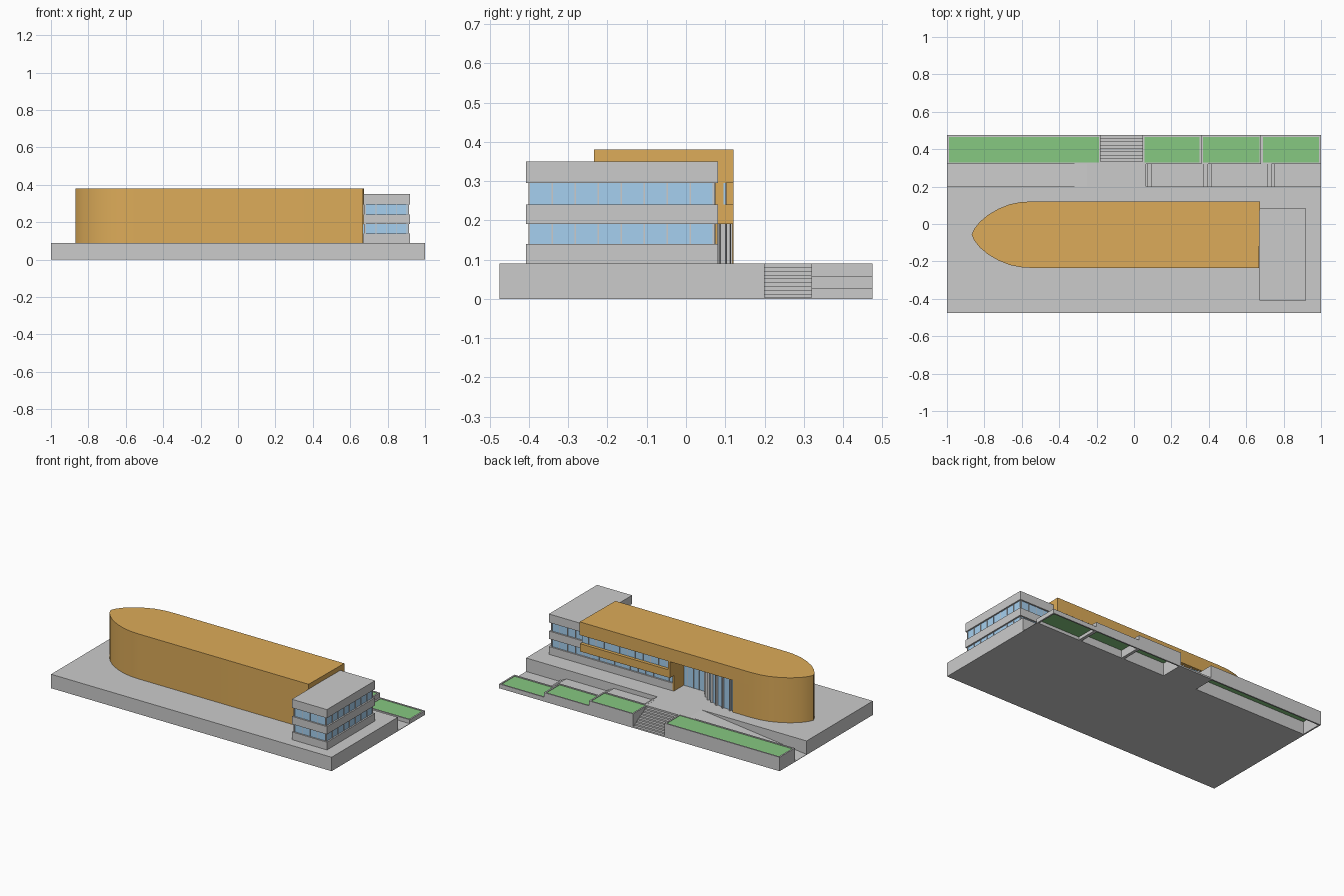
import bpy, bmesh, math
from mathutils import Vector

if "Cube" in bpy.data.objects:
    bpy.data.objects.remove(bpy.data.objects["Cube"])


def material(name, rgb):
    m = bpy.data.materials.new(name)
    m.diffuse_color = (*rgb, 1)
    m.use_nodes = True
    m.node_tree.nodes["Principled BSDF"].inputs["Base Color"].default_value = m.diffuse_color
    return m


ORANGE = material("orange_cladding", (0.72, 0.41, 0.10))
BLUE = material("blue_glass", (0.38, 0.63, 0.87))
GREEN = material("grass_green", (0.24, 0.58, 0.22))


def finish(name, bm, mat=None, smooth=False):
    bmesh.ops.recalc_face_normals(bm, faces=bm.faces)
    me = bpy.data.meshes.new(name)
    bm.to_mesh(me)
    bm.free()
    ob = bpy.data.objects.new(name, me)
    bpy.context.collection.objects.link(ob)
    if mat:
        me.materials.append(mat)
    if smooth:
        bpy.ops.object.select_all(action='DESELECT')
        ob.select_set(True)
        bpy.context.view_layer.objects.active = ob
        bpy.ops.object.shade_smooth_by_angle(angle=math.radians(25))
    return ob


def prism(name, pts, axis, lo, hi, mat=None, smooth=False):
    """Extrude a 2D outline along an axis: 'z' uses (x, y), 'y' uses (x, z), 'x' uses (y, z)."""
    put = {'z': lambda a, b, c: (a, b, c),
           'y': lambda a, b, c: (a, c, b),
           'x': lambda a, b, c: (c, a, b)}[axis]
    bm = bmesh.new()
    face = bm.faces.new([bm.verts.new(put(a, b, lo)) for a, b in pts])
    ext = bmesh.ops.extrude_face_region(bm, geom=[face])
    verts = [v for v in ext['geom'] if isinstance(v, bmesh.types.BMVert)]
    bmesh.ops.translate(bm, verts=verts, vec=Vector(put(0, 0, hi - lo)))
    return finish(name, bm, mat, smooth)


def boxes(name, spans, mat=None):
    """One object made of boxes given as (x0, x1, y0, y1, z0, z1)."""
    bm = bmesh.new()
    for x0, x1, y0, y1, z0, z1 in spans:
        for v in bmesh.ops.create_cube(bm, size=1)['verts']:
            v.co = (x1 if v.co.x > 0 else x0, y1 if v.co.y > 0 else y0, z1 if v.co.z > 0 else z0)
    return finish(name, bm, mat)


G, TOP = 0.09, 0.38   # terrace level and roof level
HEAD = 0.295          # head of the entrance and upper windows

# Terrace and entrance landing
boxes("terrace", [(-1, 1, -0.475, 0.2, 0, G)])
boxes("landing", [(-0.25, 0.065, 0.2, 0.325, 0, G)])

# Access ramp on the left of the landing
prism("ramp", [(-1, 0), (-0.25, 0), (-0.25, G), (-1, 0.003)], 'y', 0.2, 0.32)

# Stepped path on the right: three flights of three risers
path, z = [(1, 0), (1, 0.003)], 0.003
for start in (0.755, 0.415, 0.095):
    for i in range(3):
        x = start - 0.02 * i
        path.append((x, z))
        z += 0.0097
        path.append((x, z))
path += [(0.05, z), (0.05, 0)]
prism("stepped_path", path, 'y', 0.2, 0.32)

# Central stair down to the street
N = 9
stair = [(0.325, 0), (0.325, G)]
for i in range(N):
    y = 0.335 + 0.14 * i / (N - 1)
    stair += [(y, G * (N - i) / N), (y, G * (N - i - 1) / N)]
prism("central_stair", stair[:-1] + [(0.475, 0)], 'x', -0.178, 0.045)

# Planters: open rims with grass just under the top
for i, (x0, x1, h) in enumerate([(-1, -0.178, G), (0.045, 0.36, G), (0.36, 0.68, 0.058), (0.68, 1, 0.028)]):
    t = 0.01
    boxes(f"planter_rim_{i + 1}", [(x0, x1, 0.32, 0.33, 0, h), (x0, x1, 0.466, 0.475, 0, h),
                                   (x0, x0 + t, 0.33, 0.466, 0, h), (x1 - t, x1, 0.33, 0.466, 0, h)])
    boxes(f"planter_grass_{i + 1}", [(x0 + t, x1 - t, 0.33, 0.466, h - 0.008, h - 0.004)], GREEN)

# Boat-shaped hall: half of the nose outline, mirrored about its centre line
CY = -0.057
half = [(-0.868, 0.0), (-0.855, 0.03), (-0.825, 0.068), (-0.78, 0.106), (-0.725, 0.138),
        (-0.665, 0.162), (-0.605, 0.174), (-0.54, 0.178)]
back = [(x, CY + d) for x, d in half]
front = [(x, CY - d) for x, d in reversed(half[1:])]
prism("hall_roof_band", back + [(0.673, 0.121), (0.668, -0.235)] + front, 'z', HEAD, TOP, ORANGE, True)
prism("hall_body", back + [(-0.415, 0.121), (-0.415, -0.03), (0.03, -0.03), (0.03, 0.06),
                           (0.668, 0.06), (0.668, -0.235)] + front, 'z', G, HEAD, ORANGE, True)

# Orange spandrel and return wall beside the entrance
boxes("hall_spandrel", [(0.03, 0.672, 0.06, 0.121, 0.19, 0.24), (0.03, 0.045, 0.06, 0.121, 0.24, HEAD),
                        (0.03, 0.04, -0.03, 0.08, G, 0.19), (0.045, 0.672, 0.06, 0.095, 0.24, HEAD)], ORANGE)

# Entrance glazing: straight part, then a quarter-ellipse sweep
def sweep(t, out=0.0):
    return (-0.415 + (0.265 + out) * math.sin(t), -0.02 + (0.125 + out) * math.cos(t))


curve = [sweep(math.pi / 2 * i / 12) for i in range(13)]
prism("entrance_glass", [(-0.415, -0.03)] + curve + [(0.03, -0.02), (0.03, -0.03)], 'z', G, HEAD, BLUE, True)

# Fins along the curve and mullions on the straight glass
for i in range(8):
    t = math.pi / 2 * (i + 0.4) / 7.6
    a, b = Vector(sweep(t)), Vector(sweep(t, 0.014))
    n = (b - a).normalized()
    s = Vector((-n.y, n.x)) * 0.004
    prism(f"entrance_fin_{i + 1}", [tuple(p) for p in (a - s, b - s, b + s, a + s)], 'z', G, HEAD)
boxes("entrance_mullions", [(x - 0.002, x + 0.002, -0.02, -0.016, G, HEAD)
                            for x in (-0.12, -0.08, -0.04, 0.0)])

# Office block: three grey bands, lower one running on under the hall
X0, X1, Y0, Y1 = 0.67, 0.92, -0.408, 0.082
boxes("office_bands", [(X0, X1, Y0, Y1, z0, z1) for z0, z1 in ((G, 0.14), (0.19, 0.24), (HEAD, 0.35))])
boxes("wing_base_band", [(0.04, X0, 0.05, Y1, G, 0.14)])

# Window strips set back from the bands
rows = ((0.14, 0.19), (0.24, HEAD))
boxes("office_glass", [(X0 + 0.008, X1 - 0.01, Y0 + 0.01, Y1 - 0.01, a, b) for a, b in rows], BLUE)
boxes("wing_glass", [(0.04, X0 + 0.01, 0.05, Y1 - 0.01, 0.14, 0.19),
                     (0.045, 0.672, 0.09, 0.1, 0.24, HEAD)], BLUE)

# Mullions on every window strip
bars, w, d = [], 0.002, 0.003
for a, b in rows:
    for i in range(9):
        y = -0.399 + 0.0585 * i
        bars.append((X1 - 0.011, X1 - 0.01 + d, y - w, y + w, a, b))
        if y < -0.24:
            bars.append((X0 + 0.008 - d, X0 + 0.01, y - w, y + w, a, b))
    for i in range(5):
        x = X0 + 0.012 + 0.0555 * i
        bars.append((x - w, x + w, Y0 + 0.01 - d, Y0 + 0.011, a, b))
        bars.append((x - w, x + w, Y1 - 0.011, Y1 - 0.01 + d, a, b))
for i in range(11):
    x = 0.07 + 0.0555 * i
    bars.append((x - w, x + w, 0.071, 0.072 + d, 0.14, 0.19))
    bars.append((x - w, x + w, 0.099, 0.1 + d, 0.24, HEAD))
boxes("window_mullions", bars)
